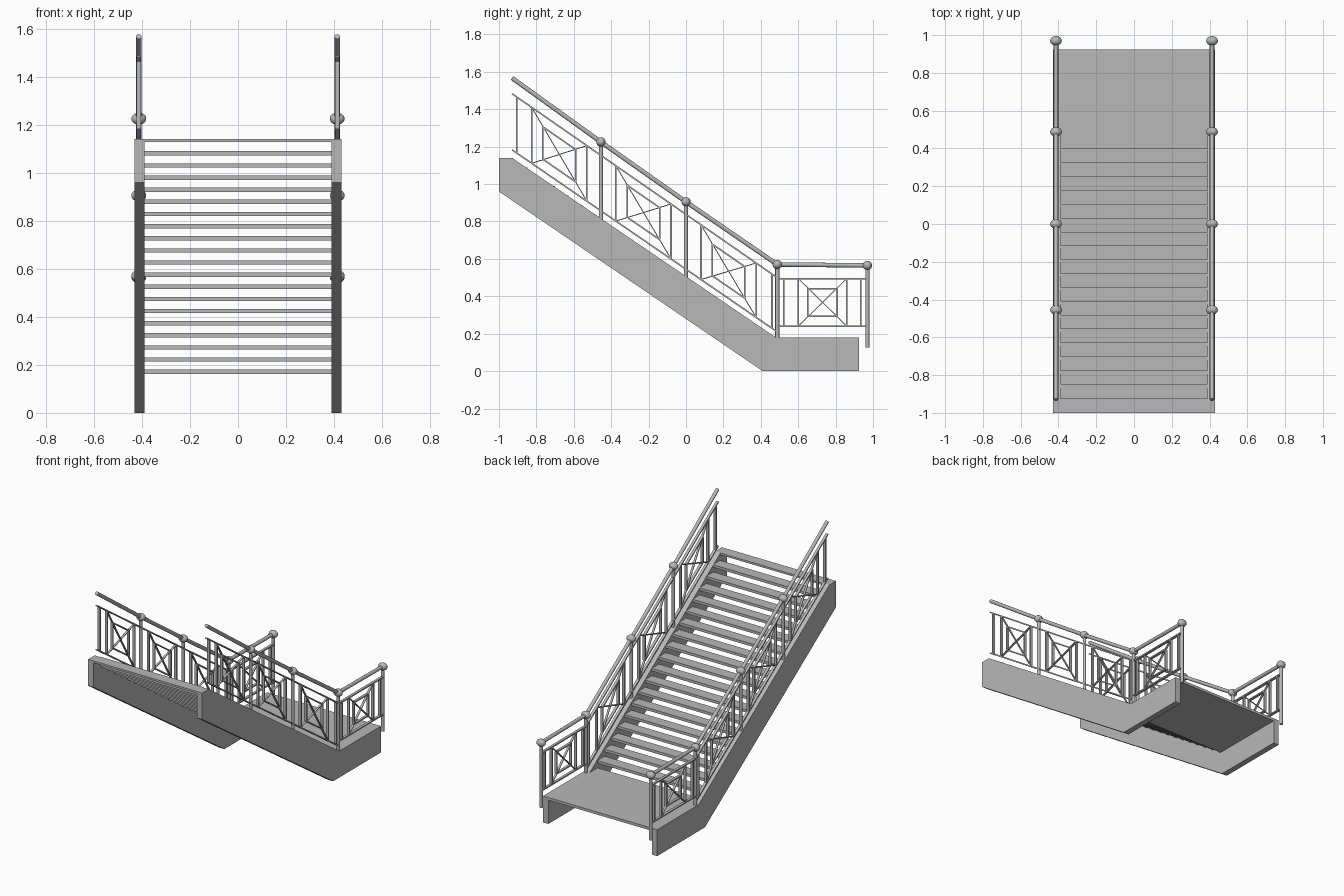
import bpy, bmesh
from mathutils import Vector, Matrix

if "Cube" in bpy.data.objects:
    bpy.data.objects.remove(bpy.data.objects["Cube"])

grey = bpy.data.materials.new("plain_grey")
grey.use_nodes = True
GREY = (0.48, 0.48, 0.48, 1)
grey.diffuse_color = GREY
grey.node_tree.nodes["Principled BSDF"].inputs["Base Color"].default_value = GREY

RAIL_X = 0.413      # centre plane of each balustrade
STRINGER_IN, STRINGER_OUT = 0.39, 0.43


def finish(name, bm, mirror=False, smooth=False):
    bmesh.ops.recalc_face_normals(bm, faces=bm.faces[:])
    mesh = bpy.data.meshes.new(name)
    bm.to_mesh(mesh)
    bm.free()
    mesh.materials.append(grey)
    ob = bpy.data.objects.new(name, mesh)
    bpy.context.collection.objects.link(ob)
    if mirror:
        ob.modifiers.new("both_sides", "MIRROR")
    if smooth:
        bpy.ops.object.select_all(action="DESELECT")
        ob.select_set(True)
        bpy.context.view_layer.objects.active = ob
        bpy.ops.object.shade_smooth_by_angle()
    return ob


def box(bm, lo, hi):
    lo, hi = Vector(lo), Vector(hi)
    bmesh.ops.create_cube(bm, size=1, matrix=Matrix.Translation((lo + hi) / 2)
                          @ Matrix.Diagonal((*(hi - lo), 1)))


def frame(a, b):
    """Matrix at the middle of a-b (y, z pairs) with local z along it."""
    a, b = Vector((RAIL_X, *a)), Vector((RAIL_X, *b))
    d = (b - a).normalized()
    x = Vector((1, 0, 0))
    m = Matrix((x, d.cross(x), d)).transposed().to_4x4()
    return Matrix.Translation((a + b) / 2) @ m, (b - a).length


def bar(bm, a, b, thick, depth=0.018):
    m, length = frame(a, b)
    bmesh.ops.create_cube(bm, size=1, matrix=m @ Matrix.Diagonal((depth, thick, length, 1)))


def tube(bm, a, b, radius):
    m, length = frame(a, b)
    bmesh.ops.create_cone(bm, cap_ends=True, segments=16, radius1=radius,
                          radius2=radius, depth=length, matrix=m)


# Side stringers: one bent profile extruded across x
bm = bmesh.new()
profile = [(-1, 0.96), (-1, 1.14), (-0.93, 1.14), (0.48, 0.18),
           (0.925, 0.18), (0.925, 0), (0.41, 0)]
face = bm.faces.new([bm.verts.new((STRINGER_IN, y, z)) for y, z in profile])
ext = bmesh.ops.extrude_face_region(bm, geom=[face])
bmesh.ops.translate(bm, vec=(STRINGER_OUT - STRINGER_IN, 0, 0),
                    verts=[v for v in ext["geom"] if isinstance(v, bmesh.types.BMVert)])
finish("stringers", bm, mirror=True)

# Open treads
GOING, RISE, STEPS = 0.0733, 0.0505, 18
bm = bmesh.new()
for k in range(1, STEPS + 1):
    y, z = -0.925 + GOING * (k - 1), 1.14 - RISE * k
    box(bm, (-STRINGER_IN, y, z - 0.018), (STRINGER_IN, y + GOING + 0.004, z))
finish("treads", bm)

# Top tread and lower landing
bm = bmesh.new()
box(bm, (-STRINGER_IN, -1, 1.127), (STRINGER_IN, -0.925, 1.14))
finish("top_tread", bm)
bm = bmesh.new()
box(bm, (-STRINGER_IN, 0.395, 0.162), (STRINGER_IN, 0.925, 0.18))
finish("landing", bm)

# Posts and ball caps
posts = [(-0.455, 0.81, 1.225), (0, 0.5, 0.905), (0.488, 0.18, 0.57), (0.97, 0.125, 0.565)]
bm = bmesh.new()
for y, low, high in posts:
    tube(bm, (y, low), (y, high), 0.011)
finish("posts", bm, mirror=True, smooth=True)
bm = bmesh.new()
for y, low, high in posts:
    bmesh.ops.create_uvsphere(bm, u_segments=20, v_segments=12, radius=1,
                              matrix=Matrix.Translation((RAIL_X, y, high))
                              @ Matrix.Diagonal((0.031, 0.025, 0.025, 1)))
finish("ball_caps", bm, mirror=True, smooth=True)

# Handrails
path = [(-0.93, 1.567)] + [(y, high) for y, low, high in posts]
bm = bmesh.new()
for a, b in zip(path, path[1:]):
    tube(bm, a, b, 0.012)
finish("handrails", bm, mirror=True, smooth=True)


# Heights of the lower and upper infill rails along the flight and the landing
def flight(y, v):
    t = (y + 0.93) / 1.42
    low, high = 1.183 - 0.975 * t, 1.483 - 0.985 * t
    return y, low + (high - low) * v


def level(y, v):
    return y, 0.24 + 0.255 * v


bm = bmesh.new()
for v in (0, 1):
    bar(bm, flight(-0.93, v), flight(0.488, v), 0.008)
    bar(bm, level(0.488, v), level(0.97, v), 0.008)
finish("infill_rails", bm, mirror=True)

# Upright bars, and crossed panels with an inner square sheared to the slope
uprights, panels = bmesh.new(), bmesh.new()


def panel(at, y0, y1, inset):
    for y in (y0, y1):
        bar(uprights, at(y, 0), at(y, 1), 0.009)
    bar(panels, at(y0, 0), at(y1, 1), 0.005, 0.014)
    bar(panels, at(y0, 1), at(y1, 0), 0.005, 0.014)
    lo, hi = y0 + inset, y1 - inset
    ring = [at(lo, 0.21), at(hi, 0.21), at(hi, 0.79), at(lo, 0.79)]
    for a, b in zip(ring, ring[1:] + ring[:1]):
        bar(panels, a, b, 0.008)


for start in (-0.905, -0.455, 0):
    panel(flight, start + 0.08, start + 0.375, 0.06)
for y in (-0.905, 0.46):
    bar(uprights, flight(y, 0), flight(y, 1), 0.009)
panel(level, 0.6, 0.86, 0.052)
for y in (0.522, 0.935):
    bar(uprights, level(y, 0), level(y, 1), 0.009)
finish("upright_bars", uprights, mirror=True)
finish("crossed_panels", panels, mirror=True)
